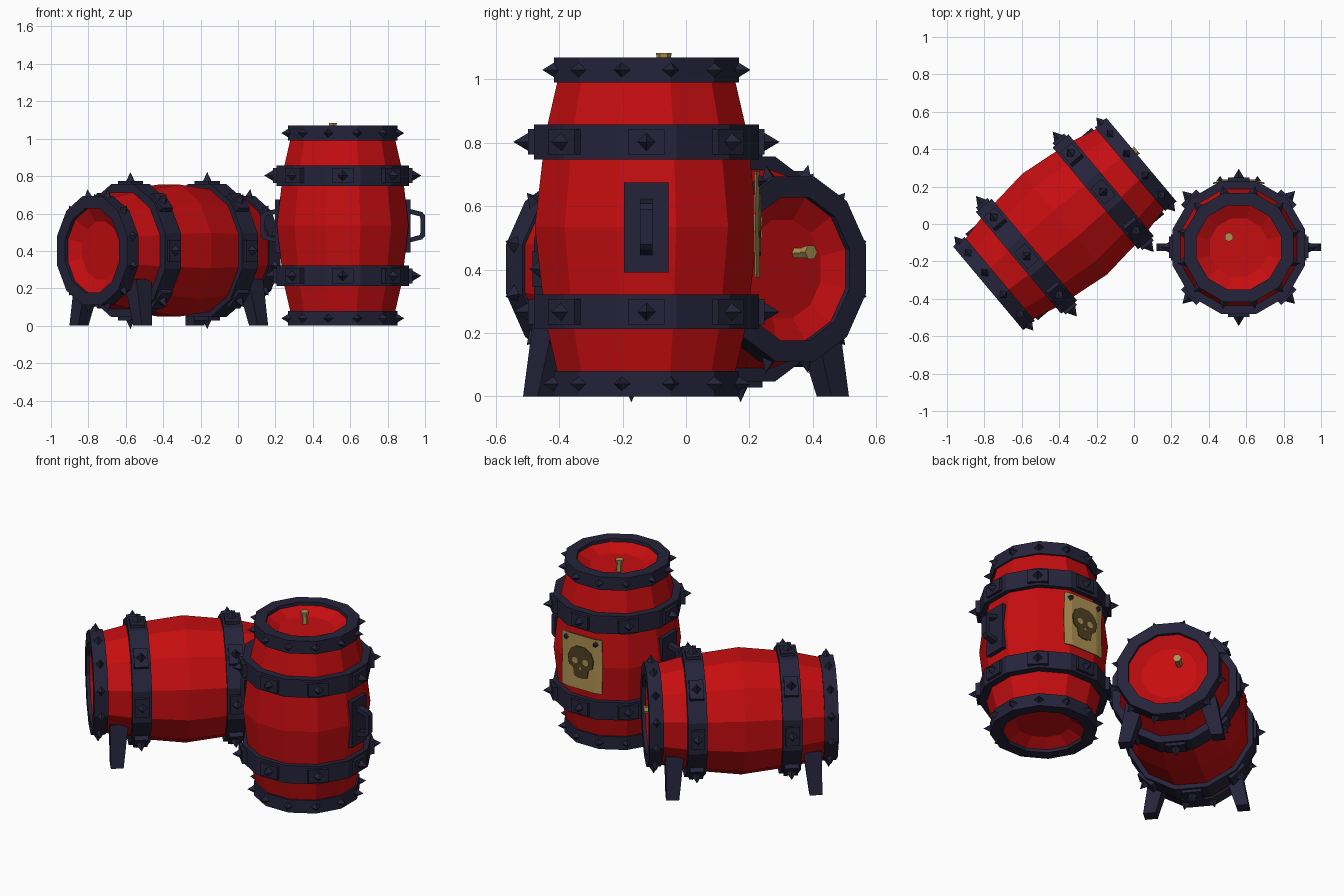
import bpy, bmesh, math
from mathutils import Matrix, Vector

if "Cube" in bpy.data.objects:
    bpy.data.objects.remove(bpy.data.objects["Cube"])

SIDES, H = 12, 1.07


def material(name, rgb):
    m = bpy.data.materials.new(name)
    m.diffuse_color = (*rgb, 1)
    m.use_nodes = True
    m.node_tree.nodes["Principled BSDF"].inputs["Base Color"].default_value = m.diffuse_color
    return m


RED = material("red_paint", (0.56, 0.004, 0.005))
IRON = material("dark_iron", (0.018, 0.017, 0.042))
TAN = material("tan_paper", (0.42, 0.28, 0.085))
INK = material("brown_ink", (0.075, 0.05, 0.015))


def finish(bm, name, mat, matrix):
    bmesh.ops.remove_doubles(bm, verts=bm.verts, dist=1e-5)
    bmesh.ops.recalc_face_normals(bm, faces=bm.faces)
    bm.transform(matrix)
    me = bpy.data.meshes.new(name)
    bm.to_mesh(me)
    bm.free()
    me.materials.append(mat)
    ob = bpy.data.objects.new(name, me)
    bpy.context.collection.objects.link(ob)
    return ob


def lathe(bm, profile, closed=False):
    """Turn (distance to flat, z) points into a 12-sided shell."""
    k = 1 / math.cos(math.pi / SIDES)
    rows = []
    for r, z in profile:
        rows.append([bm.verts.new((r * k * math.cos((i + .5) * math.tau / SIDES),
                                   r * k * math.sin((i + .5) * math.tau / SIDES), z))
                     for i in range(SIDES)])
    pairs = list(zip(rows, rows[1:])) + ([(rows[-1], rows[0])] if closed else [])
    for a, b in pairs:
        for i in range(SIDES):
            j = (i + 1) % SIDES
            bm.faces.new((a[i], a[j], b[j], b[i]))
    if not closed:
        bm.faces.new(rows[0])
        bm.faces.new(rows[-1])


def box(bm, size, m):
    bmesh.ops.create_cube(bm, size=1, matrix=m @ Matrix.Diagonal((*size, 1)))


def spike(bm, angle, r, z, length, w):
    """Four-sided diamond pyramid pointing outwards."""
    m = (Matrix.Rotation(angle, 4, 'Z') @ Matrix.Translation((r + length / 2, 0, z))
         @ Matrix.Rotation(math.pi / 2, 4, 'Y'))
    bmesh.ops.create_cone(bm, cap_ends=True, segments=4, radius1=w, radius2=0,
                          depth=length, matrix=m)


def prism(bm, pts, y, depth):
    """Extrude an (x, z) outline along y."""
    f = bm.faces.new([bm.verts.new((x, y, z)) for x, z in pts])
    ext = bmesh.ops.extrude_face_region(bm, geom=[f])
    bmesh.ops.translate(bm, vec=(0, depth, 0),
                        verts=[v for v in ext["geom"] if isinstance(v, bmesh.types.BMVert)])


def barrel(prefix, m):
    # staved body with recessed ends
    half = [(.155, .06), (.225, .02), (.27, .03), (.318, .24), (.352, H / 2)]
    bm = bmesh.new()
    lathe(bm, half + [(r, H - z) for r, z in half[-2::-1]])
    finish(bm, prefix + "_body", RED, m)
    # end rims with small corner spikes
    for label, z in (("bottom", .04), ("top", H - .04)):
        bm = bmesh.new()
        lathe(bm, [(.225, z - .04), (.292, z - .04), (.292, z + .04), (.225, z + .04)], True)
        for i in range(12):
            spike(bm, (i + .5) * math.tau / 12, .29, z, .05, .03)
        finish(bm, f"{prefix}_{label}_rim", IRON, m)
    # hoops with eight riveted plates and large spikes
    for label, z in (("lower", .267), ("upper", H - .267)):
        bm = bmesh.new()
        lathe(bm, [(.30, z - .055), (.355, z - .055), (.355, z + .055), (.30, z + .055)], True)
        for i in range(8):
            a = i * math.tau / 8
            r = .358 if i % 2 == 0 else .364
            box(bm, (.03, .115, .08), Matrix.Rotation(a, 4, 'Z') @ Matrix.Translation((r, 0, z)))
            spike(bm, a, r + .012, z, .05, .03)
        finish(bm, f"{prefix}_{label}_hoop", IRON, m)
    # fuse stub: stem and wider tip
    bm = bmesh.new()
    for z, r1, r2, d, dx in ((1.02, .018, .018, .07, 0), (1.068, .019, .025, .032, -.003)):
        bmesh.ops.create_cone(bm, cap_ends=True, segments=6, radius1=r1, radius2=r2, depth=d,
                              matrix=Matrix.Translation((-.05 + dx, .055, z)))
    finish(bm, prefix + "_fuse", TAN, m)


UP = Matrix.Translation((.56, -.125, 0))
CENTRE = Matrix.Translation((-.37, 0, 0)) @ Matrix.Rotation(math.radians(40), 4, 'Z')
LYING = (CENTRE @ Matrix.Translation((0, 0, .402)) @ Matrix.Rotation(math.pi / 2, 4, 'Y')
         @ Matrix.Translation((0, 0, -H / 2)))
barrel("standing_barrel", UP)
barrel("lying_barrel", LYING)

# side handles of the standing barrel
for label, s in (("right", 1), ("left", -1)):
    bm = bmesh.new()
    box(bm, (.03, .14, .285), Matrix.Translation((s * .346, 0, .533)))
    outer = [(.355, .625), (.425, .608), (.44, .59), (.44, .48), (.425, .462), (.355, .445)]
    inner = [(.355, .47), (.412, .485), (.415, .5), (.415, .57), (.412, .585), (.355, .6)]
    prism(bm, [(s * x, z) for x, z in outer + inner], -.02, .04)
    finish(bm, label + "_handle", IRON, UP)

# splayed legs of the lying barrel
for sx in (1, -1):
    for sy in (1, -1):
        bm = bmesh.new()
        rows = []
        for u, v, z, h in ((.405, .265, 0, .036), (.39, .205, .25, .052)):
            rows.append([bm.verts.new((sx * (u + a * h), sy * (v + b * h), z))
                         for a, b in ((-1, -1), (1, -1), (1, 1), (-1, 1))])
        a, b = rows
        bm.faces.new(a)
        bm.faces.new(b)
        for i in range(4):
            j = (i + 1) % 4
            bm.faces.new((a[i], a[j], b[j], b[i]))
        finish(bm, f"{'back' if sx > 0 else 'front'}_leg_{'left' if sy > 0 else 'right'}",
               IRON, CENTRE)

# poster on the back, sides bent around the staves
bm = bmesh.new()
plan = [(-.138, .343), (-.09, .355), (.09, .355), (.138, .343)]
rows = [[bm.verts.new((x, y + d, z)) for x, y in plan] for z, d in
        ((.375, .004), (.55, 0), (.71, .004))]
for a, b in zip(rows, rows[1:]):
    for i in range(3):
        bm.faces.new((a[i], a[i + 1], b[i + 1], b[i]))
bmesh.ops.recalc_face_normals(bm, faces=bm.faces)
bmesh.ops.solidify(bm, geom=bm.faces[:], thickness=.005)
finish(bm, "poster", TAN, UP)


def ring_points(cx, cz, rx, rz, n):
    return [(cx + rx * math.cos(i * math.tau / n), cz + rz * math.sin(i * math.tau / n))
            for i in range(n)]


# skull drawing: cranium and jaw, then paper-coloured sockets and nose
bm = bmesh.new()
prism(bm, [(-.045, .455), (-.02, .445), (.02, .445), (.045, .455), (.052, .5), (.08, .52),
           (.088, .57), (.07, .615), (.03, .64), (-.03, .64), (-.07, .615), (-.088, .57),
           (-.08, .52), (-.052, .5)], .356, .006)
finish(bm, "skull_drawing", INK, UP)
bm = bmesh.new()
for s in (1, -1):
    prism(bm, ring_points(s * .036, .55, .022, .02, 8), .36, .004)
prism(bm, [(-.012, .5), (.012, .5), (0, .522)], .36, .004)
finish(bm, "skull_sockets", TAN, UP)

# tacks holding the poster
bm = bmesh.new()
for x in (-.1, .1):
    bmesh.ops.create_cone(bm, cap_ends=True, segments=4, radius1=.02, radius2=0, depth=.028,
                          matrix=Matrix.Translation((x, .368, .68))
                          @ Matrix.Rotation(-math.pi / 2, 4, 'X'))
finish(bm, "poster_tacks", IRON, UP)
